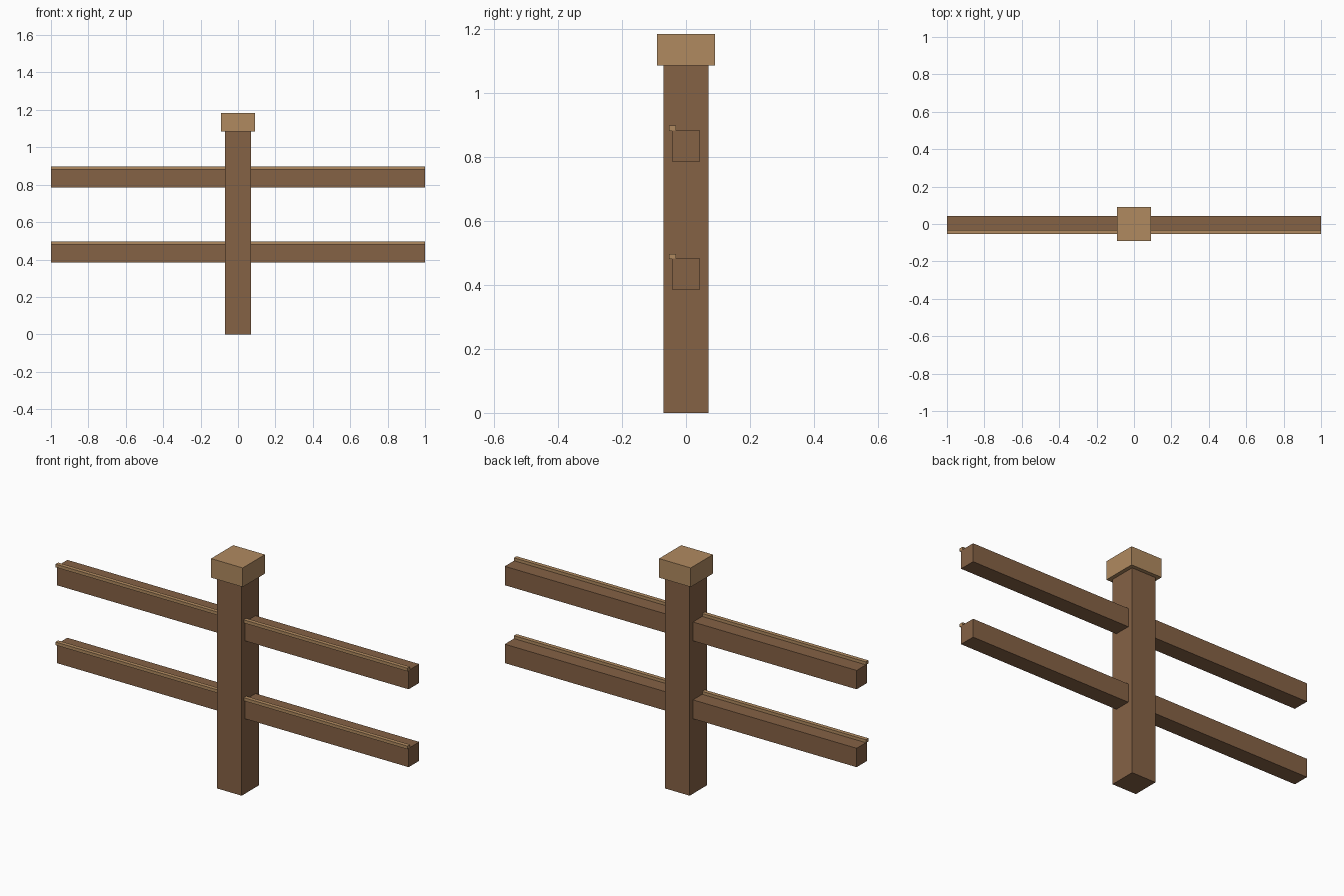
import bpy

cube = bpy.data.objects.get("Cube")
if cube:
    bpy.data.objects.remove(cube, do_unlink=True)


def make_material(name, rgb):
    mat = bpy.data.materials.new(name)
    mat.use_nodes = True
    color = (*rgb, 1.0)
    mat.diffuse_color = color
    bsdf = next(n for n in mat.node_tree.nodes if n.type == "BSDF_PRINCIPLED")
    bsdf.inputs["Base Color"].default_value = color
    return mat


def add_box(name, low, high, mat):
    """Box spanning two opposite corners."""
    center = [(a + b) / 2 for a, b in zip(low, high)]
    bpy.ops.mesh.primitive_cube_add(size=1, location=center)
    obj = bpy.context.object
    obj.name = name
    obj.scale = [b - a for a, b in zip(low, high)]
    bpy.ops.object.transform_apply(location=False, rotation=False, scale=True)
    obj.data.materials.append(mat)
    return obj


dark_wood = make_material("dark wood", (0.235, 0.122, 0.060))
light_wood = make_material("light wood", (0.434, 0.254, 0.117))

# Upright post and its square cap
POST_TOP = 1.085
add_box("post", (-0.07, -0.07, 0), (0.07, 0.07, POST_TOP), dark_wood)
add_box("post_cap", (-0.09, -0.09, POST_TOP), (0.09, 0.09, 1.183), light_wood)

# Two horizontal rails, each with a thin trim strip along its front top edge
for label, base in (("lower", 0.385), ("upper", 0.785)):
    top = base + 0.097
    add_box(label + "_rail", (-1, -0.043, base), (1, 0.043, top), dark_wood)
    add_box(label + "_rail_trim", (-1, -0.053, top - 0.001),
            (1, -0.032, top + 0.015), light_wood)
